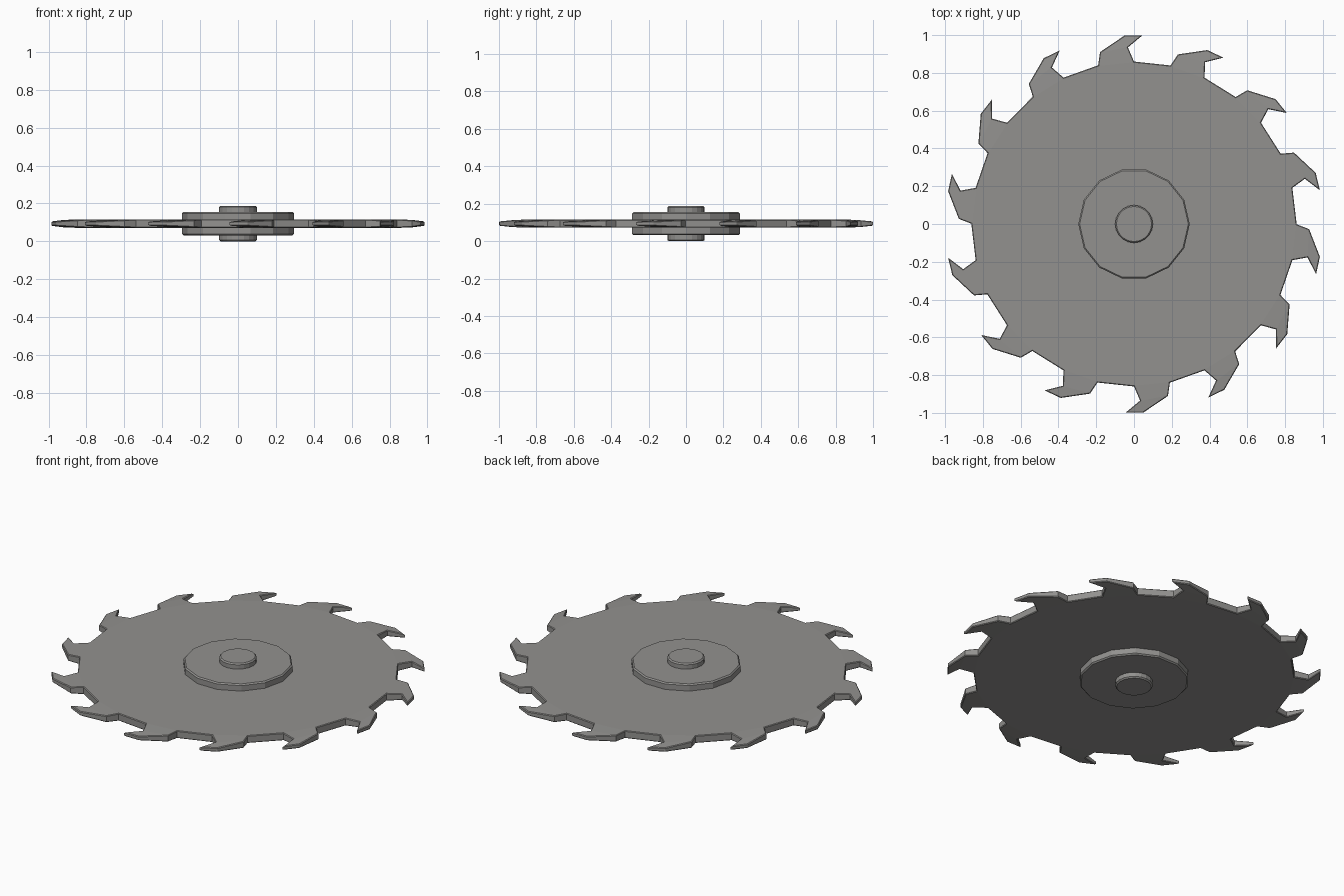
import bpy, bmesh, math

if "Cube" in bpy.data.objects:
    bpy.data.objects.remove(bpy.data.objects["Cube"])

TEETH = 14
MID_Z = 0.0935

steel = bpy.data.materials.new("grey steel")
steel.diffuse_color = (0.29, 0.285, 0.275, 1)
steel.use_nodes = True
steel.node_tree.nodes["Principled BSDF"].inputs["Base Color"].default_value = steel.diffuse_color


def finish(bm, name):
    """Turn a bmesh into a named flat-shaded steel object."""
    bmesh.ops.recalc_face_normals(bm, faces=bm.faces[:])
    mesh = bpy.data.meshes.new(name)
    bm.to_mesh(mesh)
    bm.free()
    mesh.materials.append(steel)
    obj = bpy.data.objects.new(name, mesh)
    bpy.context.collection.objects.link(obj)
    return obj


def bevel_rim(bm, walls, width):
    """Chamfer every edge between a side wall and a flat face."""
    rim = [e for e in bm.edges
           if sum(f in walls for f in e.link_faces) == 1]
    bmesh.ops.bevel(bm, geom=rim, offset=width, offset_type='OFFSET',
                    segments=1, affect='EDGES', profile=0.5)


# Blade: round core with hooked teeth that thin towards the tips
# one tooth: x, y, half thickness
tooth = [(-0.19, 0.84, 0.022), (-0.18, 0.91, 0.019), (-0.05, 0.998, 0.012),
         (0.045, 0.999, 0.011), (-0.032, 0.935, 0.018), (0.0, 0.86, 0.022)]
bm = bmesh.new()
loops = []
for side in (1, -1):
    loop = []
    for k in range(TEETH):
        a = -k * math.tau / TEETH
        c, s = math.cos(a), math.sin(a)
        loop += [bm.verts.new((x * c - y * s, x * s + y * c, MID_Z + side * h))
                 for x, y, h in tooth]
    loops.append(loop)
    core = []
    for k in range(TEETH):
        p = loop[k * 6:k * 6 + 6]
        core += [p[0], p[5]]
        bm.faces.new((p[0], p[1], p[4], p[5]))
        bm.faces.new((p[1], p[2], p[3], p[4]))
    bm.faces.new(core)
top, bottom = loops
walls = set()
n = len(top)
for i in range(n):
    j = (i + 1) % n
    walls.add(bm.faces.new((top[i], top[j], bottom[j], bottom[i])))
bmesh.ops.recalc_face_normals(bm, faces=bm.faces[:])
bevel_rim(bm, walls, 0.004)
finish(bm, "saw_blade")


def disc(name, sides, radius, height, bevel):
    """Chamfered prism centred on the blade, first corner on +x."""
    bm = bmesh.new()
    rings = [[bm.verts.new((radius * math.cos(i * math.tau / sides),
                            radius * math.sin(i * math.tau / sides), z))
              for i in range(sides)]
             for z in (MID_Z - height / 2, MID_Z + height / 2)]
    low, high = rings
    bm.faces.new(low[::-1])
    bm.faces.new(high)
    walls = {bm.faces.new((low[i], low[(i + 1) % sides],
                           high[(i + 1) % sides], high[i]))
             for i in range(sides)}
    bevel_rim(bm, walls, bevel)
    return finish(bm, name)


# Clamping flange and axle through the centre
disc("flange", TEETH, 0.295, 0.123, 0.007)
disc("axle", 20, 0.1, 0.187, 0.007)
